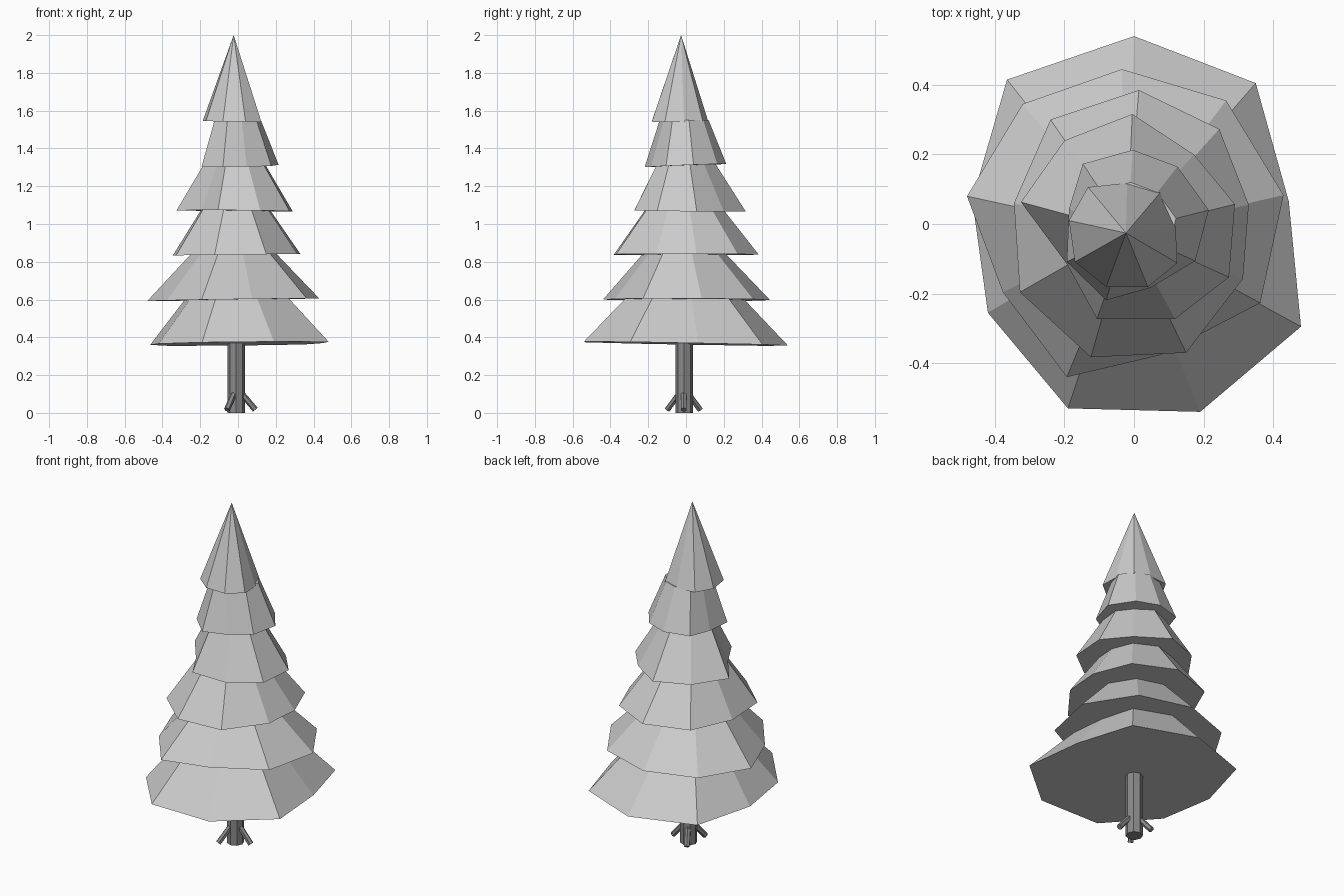
import bpy, bmesh, math
from mathutils import Vector

if "Cube" in bpy.data.objects:
    bpy.data.objects.remove(bpy.data.objects["Cube"])


def material(name, rgb):
    m = bpy.data.materials.new(name)
    m.diffuse_color = (*rgb, 1)
    m.use_nodes = True
    m.node_tree.nodes["Principled BSDF"].inputs["Base Color"].default_value = m.diffuse_color
    return m


FOLIAGE = material("light grey foliage", (0.6, 0.6, 0.6))
BARK = material("dark grey bark", (0.25, 0.25, 0.25))
AXIS = Vector((-0.02, -0.02, 0))


def finish(name, bm, mat):
    bmesh.ops.recalc_face_normals(bm, faces=bm.faces[:])
    mesh = bpy.data.meshes.new(name)
    bm.to_mesh(mesh)
    bm.free()
    mesh.materials.append(mat)
    bpy.context.collection.objects.link(bpy.data.objects.new(name, mesh))


def tier(name, outline, z, top, shrink, tilt):
    """Irregular nine-sided skirt narrowing to a smaller ring, or to a tip if shrink is 0."""
    bm = bmesh.new()
    low = [bm.verts.new((x, y, z + tilt[0] * x + tilt[1] * y)) for x, y in outline]
    bm.faces.new(low)
    n = len(low)
    if shrink:
        high = []
        for v in low:
            p = AXIS + (v.co - AXIS) * shrink
            high.append(bm.verts.new((p.x, p.y, top)))
        bm.faces.new(high)
        for i in range(n):
            j = (i + 1) % n
            bm.faces.new((low[i], low[j], high[j], high[i]))
    else:
        tip = bm.verts.new((-0.023, -0.026, top))
        for i in range(n):
            bm.faces.new((low[i], low[(i + 1) % n], tip))
    finish(name, bm, FOLIAGE)


def rod(name, a, b, r, sides):
    """Straight prism between two points."""
    a, b = Vector(a), Vector(b)
    bm = bmesh.new()
    bmesh.ops.create_cone(bm, cap_ends=True, segments=sides, radius1=r, radius2=r,
                          depth=(b - a).length)
    bm.transform((b - a).to_track_quat('Z', 'Y').to_matrix().to_4x4())
    bmesh.ops.translate(bm, verts=bm.verts[:], vec=(a + b) / 2)
    finish(name, bm, BARK)


# Foliage tiers, bottom to top
tier("foliage_tier_1", [(0, .54), (.35, .405), (.445, .065), (.48, -.295), (.19, -.54),
     (-.19, -.53), (-.42, -.255), (-.465, .07), (-.365, .415)], .366, .61, .57, (.01, -.018))
tier("foliage_tier_2", [(-.035, .445), (.265, .355), (.43, .083), (.363, -.227), (.075, -.377),
     (-.193, -.44), (-.377, -.196), (-.48, .08), (-.32, .345)], .6, .85, .48, (.015, -.005))
tier("foliage_tier_3", [(.014, .385), (.245, .273), (.33, .055), (.313, -.158), (.15, -.37),
     (-.124, -.383), (-.328, -.196), (-.345, .06), (-.24, .3)], .838, 1.08, .53, (.012, 0))
tier("foliage_tier_4", [(-.005, .316), (.172, .2), (.29, .057), (.273, -.153), (.118, -.273),
     (-.106, -.273), (-.193, -.115), (-.325, .063), (-.2, .24)], 1.07, 1.32, .52, (-.01, -.01))
tier("foliage_tier_5", [(-.003, .213), (.125, .165), (.215, .04), (.176, -.106), (.046, -.184),
     (-.08, -.219), (-.193, -.109), (-.187, .043), (-.147, .173)], 1.31, 1.55, .6, (.01, .04))
tier("foliage_tier_6", [(-.02, .118), (.075, .09), (.12, -.01), (.124, -.112), (.04, -.181),
     (-.08, -.181), (-.17, -.109), (-.187, .01), (-.132, .106)], 1.542, 2.0, 0, (-.015, 0))

# Trunk
rod("trunk", (-.01, -.01, 0), (-.01, -.01, .38), .046, 8)

# Three splayed roots
for k in range(3):
    t = k * math.tau / 3
    c, s = math.cos(t), math.sin(t)
    rod(f"root_{k + 1}", (-.008 + .025 * c, -.012 + .025 * s, .105),
        (-.008 + .1 * c, -.012 + .1 * s, .017), .016, 6)
